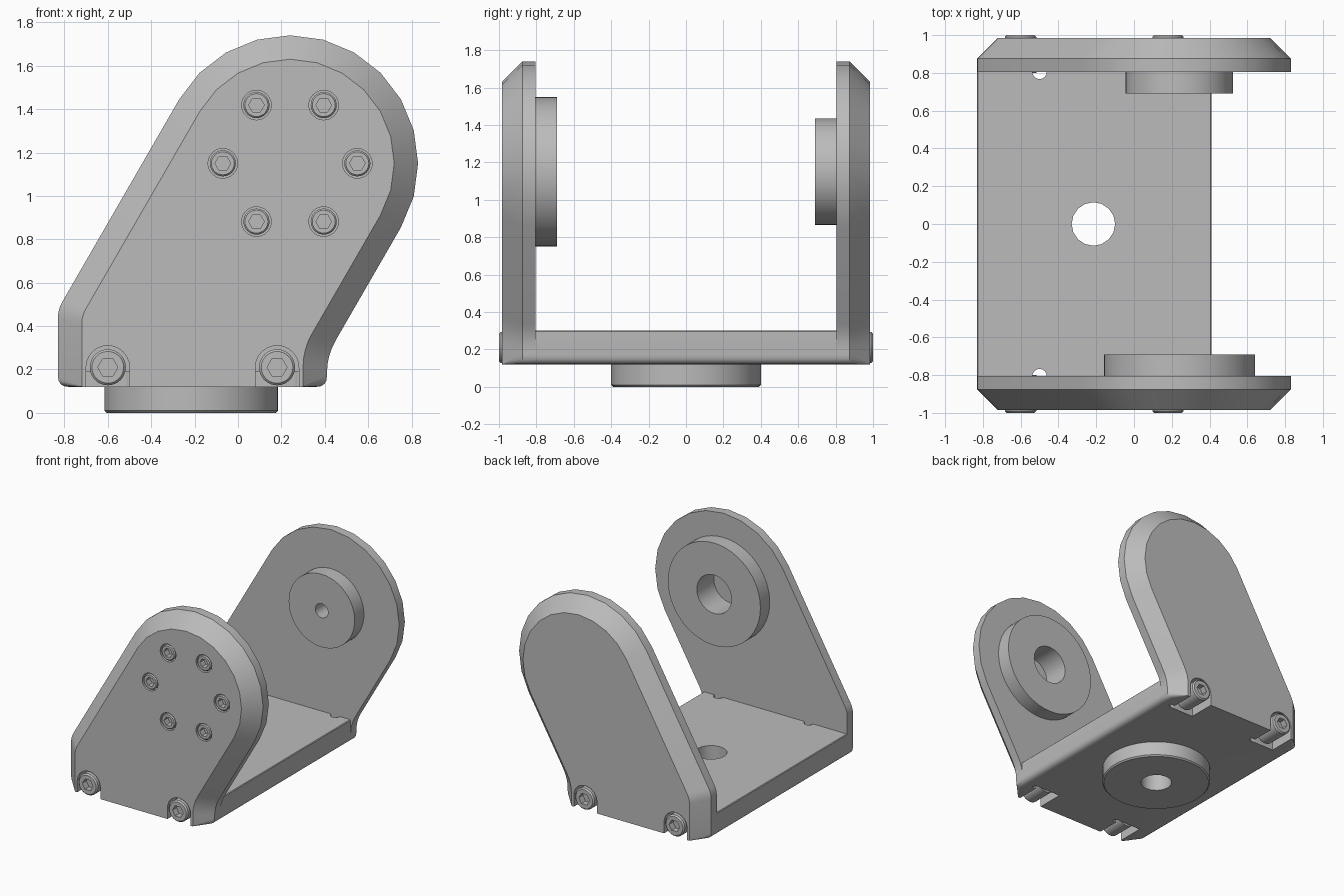
import bpy, bmesh
from math import sin, cos, pi, radians
from mathutils import Vector

default = bpy.data.objects.get("Cube")
if default:
    bpy.data.objects.remove(default)

grey = bpy.data.materials.new("plain_grey")
grey.use_nodes = True
GREY = (0.5, 0.5, 0.5, 1)
grey.diffuse_color = GREY
grey.node_tree.nodes["Principled BSDF"].inputs["Base Color"].default_value = GREY


def loft(name, loops):
    """Closed solid through matching loops of points."""
    bm = bmesh.new()
    rows = [[bm.verts.new(p) for p in loop] for loop in loops]
    n = len(rows[0])
    for a, b in zip(rows, rows[1:]):
        for i in range(n):
            j = (i + 1) % n
            bm.faces.new((a[i], a[j], b[j], b[i]))
    bm.faces.new(rows[0])
    bm.faces.new(rows[-1])
    bmesh.ops.recalc_face_normals(bm, faces=bm.faces)
    mesh = bpy.data.meshes.new(name)
    bm.to_mesh(mesh)
    bm.free()
    mesh.materials.append(grey)
    ob = bpy.data.objects.new(name, mesh)
    bpy.context.collection.objects.link(ob)
    return ob


def slab(points, y):
    return [(x, y, z) for x, z in points]


def turned(name, axis, u, v, profile, n=48):
    """Round part along y or z; profile is (radius, position) pairs."""
    loops = []
    for r, t in profile:
        ring = [(u + r * cos(2 * pi * i / n), v + r * sin(2 * pi * i / n)) for i in range(n)]
        loops.append([(a, t, b) if axis == "y" else (a, b, t) for a, b in ring])
    return loft(name, loops)


def cut(targets, cutter):
    for ob in targets:
        mod = ob.modifiers.new("cut", "BOOLEAN")
        mod.operation, mod.solver, mod.object = "DIFFERENCE", "EXACT", cutter
        bpy.context.view_layer.objects.active = ob
        bpy.ops.object.modifier_apply(modifier=mod.name)
    bpy.data.objects.remove(cutter)


PIVOT_X, PIVOT_Z, RADIUS = 0.24, 1.15, 0.59
LEFT, RIGHT, BOTTOM = -0.83, 0.41, 0.12
FACE = 0.985
SCREW_X = (-0.6, 0.18)
SCREW_Z = 0.21


def rounded(prev, corner, nxt, size, steps=4):
    """Soft corner between two straight edges."""
    p, c, q = Vector(prev), Vector(corner), Vector(nxt)
    a, b = c + (p - c).normalized() * size, c + (q - c).normalized() * size
    pts = [i / steps for i in range(steps + 1)]
    return [tuple(a * (1 - t) ** 2 + c * 2 * t * (1 - t) + b * t * t) for t in pts]


def arm_outline(inset):
    r = RADIUS - inset
    x0, x1 = LEFT + inset, RIGHT - inset
    arc = [(PIVOT_X + r * cos(radians(a)), PIVOT_Z + r * sin(radians(a)))
           for a in range(150, -31, -15)]
    slope = 3 ** 0.5
    left = (x0, arc[0][1] - (arc[0][0] - x0) * slope)
    right = (x1, arc[-1][1] - (arc[-1][0] - x1) * slope)
    foot0, foot1 = (x0, BOTTOM), (x1, BOTTOM)
    soft = 0.05 if inset == 0 else 0.005
    return (rounded(foot1, foot0, left, soft) + rounded(foot0, left, arc[0], 0.04) + arc
            + rounded(arc[-1], right, foot1, 0.08) + rounded(right, foot1, foot0, soft))


# Base plate with softened lower edges
section = (rounded((RIGHT, BOTTOM), (LEFT, BOTTOM), (LEFT, 0.3), 0.05)
           + [(LEFT, 0.295), (LEFT + 0.005, 0.3), (RIGHT - 0.005, 0.3), (RIGHT, 0.295)]
           + rounded((RIGHT, 0.3), (RIGHT, BOTTOM), (LEFT, BOTTOM), 0.05))
base = loft("base_plate", [slab(section, -0.805), slab(section, 0.805)])

# Round foot under the base
foot_x = -0.215
foot = turned("base_foot", "z", foot_x, 0, [(0.39, 0), (0.4, 0.01), (0.4, 0.125)])
cut([base, foot], turned("hole", "z", foot_x, 0, [(0.115, -0.1), (0.115, 0.5)], 16))
parts = [base, foot]


def socket_screw(name, x, z, side, r, back, top, hexagon):
    edge = r * 0.12
    head = turned(name, "y", x, z, [(r, side * back), (r, side * (top - edge)),
                                    (r - edge, side * top)], 32)
    cut([head], turned("socket", "y", x, z, [(hexagon, side * (top - 0.05)),
                                             (hexagon, side * (top + 0.05))], 6))
    parts.append(head)


# Side arms, pivot bosses and their mounting screws
for label, side, boss_r, hole_r in (("front", -1, 0.4, 0.15), ("back", 1, 0.285, 0.055)):
    arm = loft(label + "_arm", [slab(arm_outline(0), side * 0.805),
                                slab(arm_outline(0), side * 0.875),
                                slab(arm_outline(0.11), side * FACE)])
    boss = turned(label + "_boss", "y", PIVOT_X, PIVOT_Z,
                  [(boss_r, side * 0.69), (boss_r, side * 0.81)])
    cut([arm, boss], turned("bore", "y", PIVOT_X, PIVOT_Z,
                            [(hole_r, side * 0.6), (hole_r, side * 0.9)], 32))
    parts += [arm, boss]

    for i, x in enumerate(SCREW_X):
        # Arched recess open at the bottom, with a shallow pocket behind it
        arch = [(x + 0.1 * cos(pi * k / 12), SCREW_Z + 0.1 * sin(pi * k / 12)) for k in range(13)]
        arch += [(x - 0.1, 0.05), (x + 0.1, 0.05)]
        cut([arm], loft("recess", [slab(arch, side * 0.88), slab(arch, side * 1.1)]))
        box = [(x - 0.1, 0.05), (x + 0.1, 0.05), (x + 0.1, 0.19), (x - 0.1, 0.19)]
        cut([arm, base], loft("pocket", [slab(box, side * 0.77), slab(box, side * 0.9)]))
        # Small relief notch through the base
        cut([base], turned("relief", "z", x + 0.1, side * 0.805,
                           [(0.038, 0), (0.038, 0.5)], 16))
        socket_screw(f"{label}_base_screw_{i + 1}", x, SCREW_Z, side, 0.083, 0.8, 1.0, 0.046)

    if side < 0:
        for k in range(6):
            x = PIVOT_X + 0.31 * cos(k * pi / 3)
            z = PIVOT_Z + 0.31 * sin(k * pi / 3)
            cut([arm], turned("counterbore", "y", x, z,
                              [(0.068, side * 0.92), (0.068, side * 1.1)], 32))
            socket_screw(f"pivot_screw_{k + 1}", x, z, side, 0.06, 0.91, FACE, 0.036)

# Smooth curved faces, keep edges sharp
bpy.ops.object.select_all(action="DESELECT")
for ob in parts:
    ob.select_set(True)
bpy.context.view_layer.objects.active = base
bpy.ops.object.shade_smooth_by_angle(angle=radians(30))
